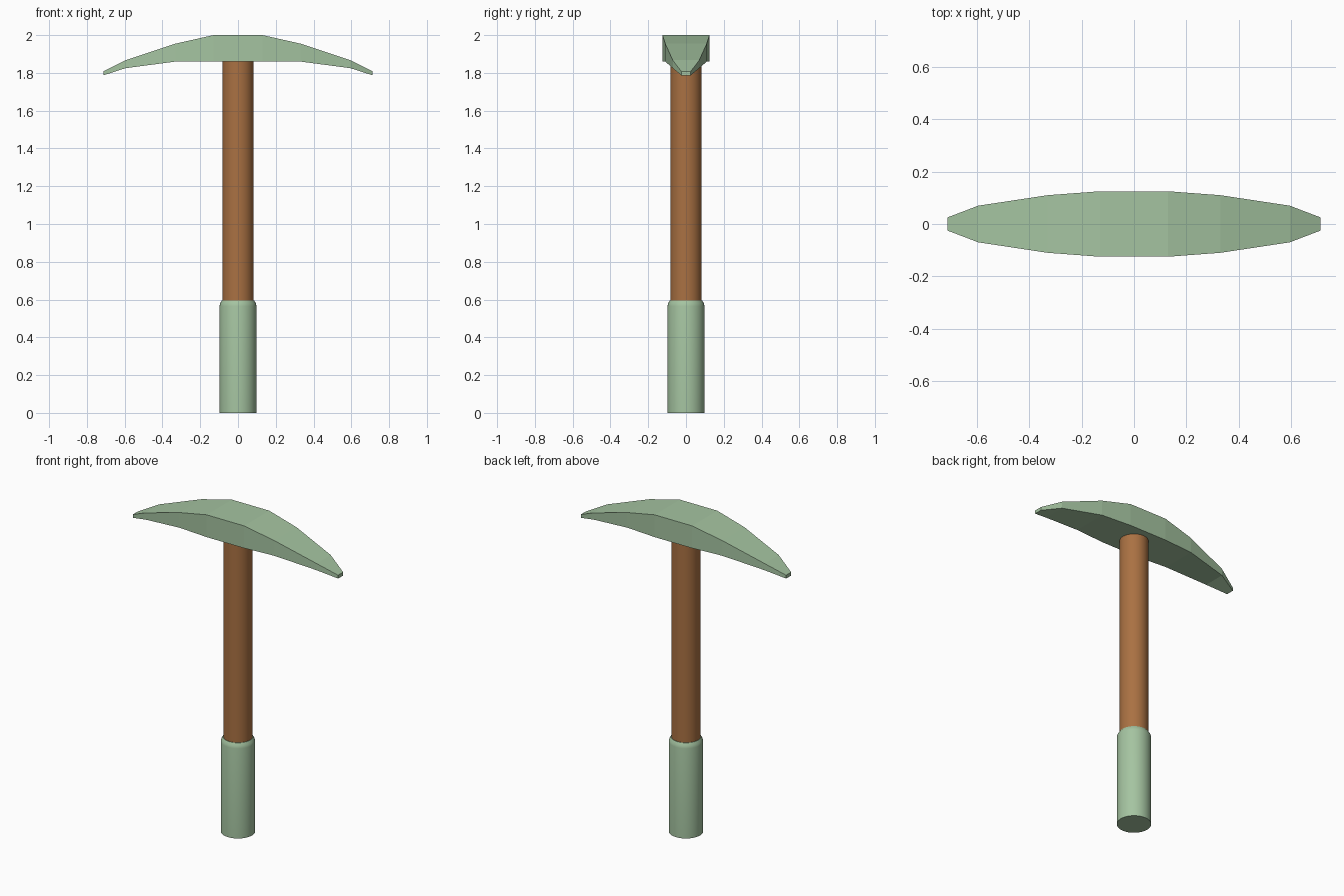
import bpy, bmesh, math

if "Cube" in bpy.data.objects:
    bpy.data.objects.remove(bpy.data.objects["Cube"])

def material(name, rgb):
    m = bpy.data.materials.new(name)
    m.diffuse_color = (*rgb, 1)
    m.use_nodes = True
    m.node_tree.nodes["Principled BSDF"].inputs["Base Color"].default_value = m.diffuse_color
    return m

green = material("sage green", (0.376, 0.552, 0.356))
brown = material("wood brown", (0.40, 0.165, 0.055))

def finish(name, bm, mat, smooth=False):
    bmesh.ops.recalc_face_normals(bm, faces=bm.faces)
    me = bpy.data.meshes.new(name)
    bm.to_mesh(me)
    bm.free()
    me.materials.append(mat)
    ob = bpy.data.objects.new(name, me)
    bpy.context.collection.objects.link(ob)
    if smooth:
        bpy.ops.object.select_all(action='DESELECT')
        ob.select_set(True)
        bpy.context.view_layer.objects.active = ob
        bpy.ops.object.shade_smooth_by_angle(angle=math.radians(30))
    return ob

def loft(name, rings, mat, smooth=False):
    """Skin a list of rings and cap both ends."""
    bm = bmesh.new()
    vs = [[bm.verts.new(p) for p in ring] for ring in rings]
    n = len(vs[0])
    for a, b in zip(vs, vs[1:]):
        for i in range(n):
            j = (i + 1) % n
            bm.faces.new((a[i], a[j], b[j], b[i]))
    bm.faces.new(vs[0])
    bm.faces.new(vs[-1])
    return finish(name, bm, mat, smooth)

def circle(r, z, n=32):
    return [(r * math.cos(2 * math.pi * i / n), r * math.sin(2 * math.pi * i / n), z)
            for i in range(n)]

# Wooden handle, running up into the head
loft("handle", [circle(0.083, z) for z in (0.3, 1.9)], brown, True)

# Grip sleeve with a rounded upper rim
loft("grip", [circle(r, z) for r, z in
              ((0.098, 0), (0.098, 0.565), (0.095, 0.58), (0.086, 0.595))], green, True)

# Pick head: x, half width, bottom, top, mirrored along x
half = [(0.13, 0.125, 1.86, 2.0), (0.33, 0.11, 1.86, 1.955),
        (0.595, 0.07, 1.825, 1.867), (0.713, 0.025, 1.787, 1.808)]
sections = [(-x, w, b, t) for x, w, b, t in reversed(half)] + half
loft("pick_head", [[(x, -w, b), (x, w, b), (x, w, t), (x, -w, t)]
                   for x, w, b, t in sections], green)
